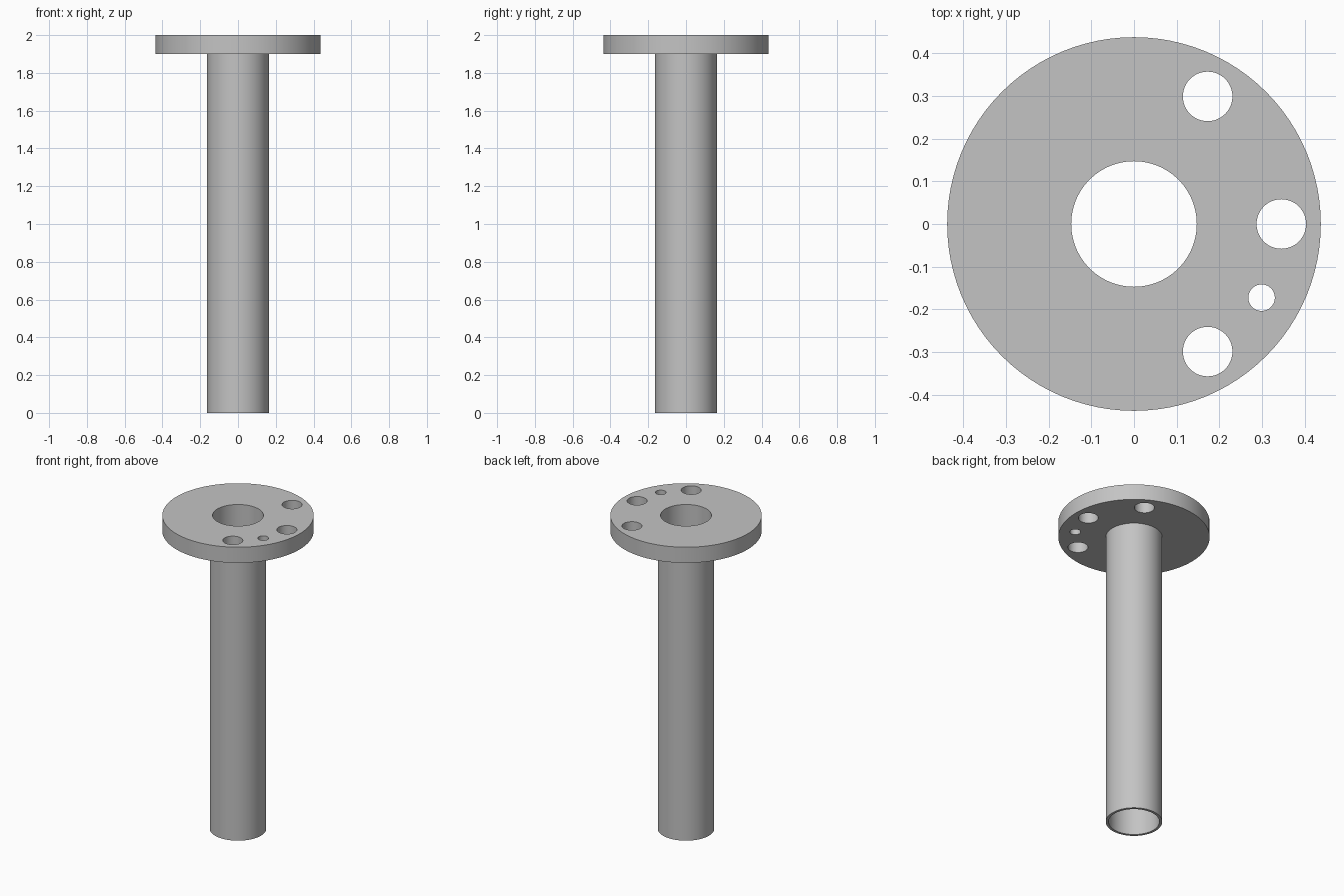
import bpy, bmesh, math

if "Cube" in bpy.data.objects:
    bpy.data.objects.remove(bpy.data.objects["Cube"], do_unlink=True)

SEGMENTS = 96
BORE, TUBE, FLANGE = 0.147, 0.163, 0.4375
FLANGE_BOTTOM, TOP = 1.9, 2.0
BOLT_CIRCLE = 0.345

grey = bpy.data.materials.new("plain grey")
grey.use_nodes = True
colour = (0.55, 0.55, 0.55, 1.0)
grey.diffuse_color = colour
grey.node_tree.nodes["Principled BSDF"].inputs["Base Color"].default_value = colour


def lathe(name, profile):
    """Spin a closed (radius, height) profile around the z axis."""
    bm = bmesh.new()
    verts = [bm.verts.new((r, 0, z)) for r, z in profile]
    edges = [bm.edges.new((a, b)) for a, b in zip(verts, verts[1:] + verts[:1])]
    bmesh.ops.spin(bm, geom=verts + edges, cent=(0, 0, 0), axis=(0, 0, 1),
                   angle=math.tau, steps=SEGMENTS, use_merge=True)
    bmesh.ops.remove_doubles(bm, verts=bm.verts, dist=1e-5)
    bmesh.ops.recalc_face_normals(bm, faces=bm.faces)
    mesh = bpy.data.meshes.new(name)
    bm.to_mesh(mesh)
    bm.free()
    obj = bpy.data.objects.new(name, mesh)
    bpy.context.collection.objects.link(obj)
    mesh.materials.append(grey)
    return obj


def drill(target, radius, degrees):
    """Cut a round hole through the flange on the bolt circle."""
    a = math.radians(degrees)
    bpy.ops.mesh.primitive_cylinder_add(
        vertices=48, radius=radius, depth=0.2,
        location=(BOLT_CIRCLE * math.cos(a), BOLT_CIRCLE * math.sin(a), 1.95))
    cutter = bpy.context.object
    cutter.hide_render = True
    cutter.data.materials.append(grey)
    cut = target.modifiers.new("hole", "BOOLEAN")
    cut.operation, cut.solver, cut.object = "DIFFERENCE", "EXACT", cutter
    bpy.context.view_layer.objects.active = target
    bpy.ops.object.modifier_apply(modifier=cut.name)
    bpy.data.objects.remove(cutter, do_unlink=True)


# Hollow tube and flange turned as one solid
body = lathe("flanged_tube", [
    (BORE, 0), (TUBE, 0), (TUBE, FLANGE_BOTTOM),
    (FLANGE, FLANGE_BOTTOM), (FLANGE, TOP), (BORE, TOP)])

# Three bolt holes and one small locating hole
for angle in (-60, 0, 60):
    drill(body, 0.058, angle)
drill(body, 0.031, -30)

# Smooth round walls with crisp rims
bpy.ops.object.select_all(action="DESELECT")
body.select_set(True)
bpy.context.view_layer.objects.active = body
bpy.ops.object.shade_smooth_by_angle(angle=math.radians(30))
